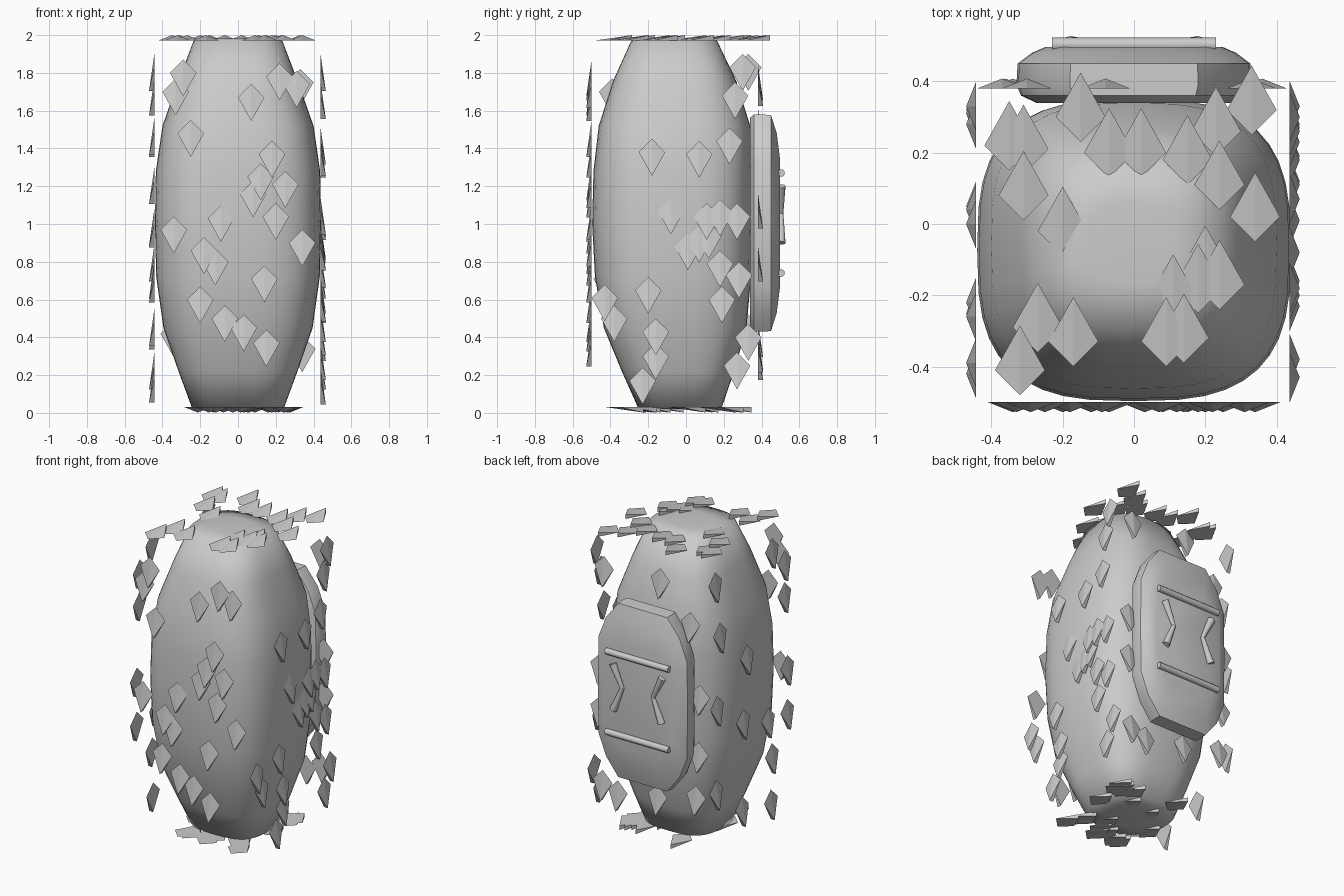
import bpy, bmesh, math, random
from mathutils import Vector, Matrix

if "Cube" in bpy.data.objects:
    bpy.data.objects.remove(bpy.data.objects["Cube"])

random.seed(4)


def finish(name, bm, smooth=None):
    bmesh.ops.recalc_face_normals(bm, faces=bm.faces)
    me = bpy.data.meshes.new(name)
    bm.to_mesh(me)
    bm.free()
    ob = bpy.data.objects.new(name, me)
    bpy.context.collection.objects.link(ob)
    if smooth:
        bpy.ops.object.select_all(action='DESELECT')
        ob.select_set(True)
        bpy.context.view_layer.objects.active = ob
        bpy.ops.object.shade_smooth_by_angle(angle=math.radians(smooth))
    return ob


def loft(name, rings, smooth):
    bm = bmesh.new()
    loops = [[bm.verts.new(p) for p in r] for r in rings]
    for a, b in zip(loops, loops[1:]):
        for i in range(len(a)):
            j = (i + 1) % len(a)
            bm.faces.new((a[i], a[j], b[j], b[i]))
    bm.faces.new(loops[0])
    bm.faces.new(loops[-1])
    return finish(name, bm, smooth)


def spow(v, e):
    return math.copysign(abs(v) ** e, v)


# barrel body: z, half width, front y, back y
profile = [(.02, .12, -.15, .08), (.03, .245, -.255, .19), (.22, .315, -.34, .255),
           (.45, .395, -.435, .32), (.72, .433, -.482, .345), (1.0, .44, -.497, .35),
           (1.28, .435, -.49, .35), (1.52, .40, -.462, .34), (1.76, .315, -.385, .265),
           (1.97, .235, -.29, .165), (1.983, .12, -.17, .06)]
rings = []
for z, w, f, b in profile:
    cy, hy = (f + b) / 2, (b - f) / 2
    rings.append([(w * spow(math.cos(t), .68), cy + hy * spow(math.sin(t), .68), z)
                  for t in [2 * math.pi * i / 40 for i in range(40)]])
loft("body", rings, 75)

# back panel: elongated octagon with a tapered outer face
octagon = [(.18, .575), (.27, .46), (.325, .32), (.33, 0), (.325, -.32), (.27, -.46), (.18, -.575)]
octagon += [(-x, z) for x, z in reversed(octagon)]
sections = [(.34, .83, .97), (.36, .96, 1), (.39, 1, 1), (.45, .99, .995), (.48, .87, .83), (.497, .75, .6)]
loft("back_panel", [[(x * sx, y, 1.005 + z * sz) for x, z in octagon] for y, sx, sz in sections], 40)


# raised trim on the panel
def rod(name, p, q, r1, r2, sides=12):
    p, q = Vector(p), Vector(q)
    bm = bmesh.new()
    rot = (q - p).to_track_quat('Z', 'Y').to_matrix().to_4x4()
    bmesh.ops.create_cone(bm, cap_ends=True, segments=sides, radius1=r1, radius2=r2,
                          depth=(q - p).length,
                          matrix=Matrix.Translation((p + q) / 2) @ rot)
    finish(name, bm, 40)


for z, n in ((1.27, "upper"), (.74, "lower")):
    rod(n + "_bar", (-.23, .503, z), (.23, .503, z), .02, .02)
for s, n in ((1, "left"), (-1, "right")):
    rod(n + "_chevron_top", (s * .18, .503, 1.2), (s * .11, .503, 1.05), .024, .012)
    rod(n + "_chevron_bottom", (s * .11, .503, 1.06), (s * .175, .503, .90), .012, .024)


# kite-shaped scales: flat base, long tip lifted off the base
def scales(name, points, to_world, tip, normal):
    tip, normal = Vector(tip), Vector(normal)
    side = tip.cross(normal)
    bm = bmesh.new()
    for u, v in points:
        c = Vector(to_world(u, v))
        head, end = c - tip * .07, c + tip * .125
        h, l, r, e, up = [bm.verts.new(p) for p in
                          (head, c - side * .07, c + side * .07, end, end + normal * .028)]
        for f in ((h, l, up), (h, up, r), (l, e, up), (r, up, e), (h, r, e, l)):
            bm.faces.new(f)
    finish(name, bm)


front = [(-.29, 1.8), (-.33, 1.7), (-.25, 1.48), (.07, 1.67), (.22, 1.78), (.31, 1.74), (.18, 1.37),
         (.12, 1.25), (.25, 1.21), (.08, 1.16), (.2, 1.04), (-.09, 1.03), (-.34, .97), (-.18, .86),
         (-.12, .8), (.34, .9), (.14, .71), (-.2, .6), (-.07, .5), (.03, .45), (.15, .37)]
right = [(.3, 1.83), (.26, 1.68), (.23, 1.44), (.07, 1.37), (-.18, 1.38), (-.08, 1.07), (.11, 1.04),
         (.18, 1.06), (.27, 1.04), (.12, .94), (.07, .92), (.01, .88), (.18, .79), (.28, .73),
         (-.2, .65), (-.43, .61), (-.38, .5), (.19, .6), (-.16, .43), (-.16, .3), (-.23, .17),
         (.27, .25), (.33, .4)]
left = [(.33, 1.83), (-.26, 1.83), (-.39, 1.7), (-.39, 1.49), (.28, 1.48), (0, 1.23), (-.42, 1.0),
        (.31, 1.01), (.04, .82), (-.22, .73), (-.42, .71), (-.26, .48), (.32, .46), (.05, .25),
        (-.25, .18)]
back = [(-.08, 1.78), (.33, 1.75), (-.37, 1.09), (-.36, .71), (-.34, .42), (-.06, .35), (.34, .34),
        (.23, .3), (.36, 1.1), (.36, .82), (-.3, 1.55)]
top = [(-.15, .3), (-.31, .21), (-.35, .22), (-.31, .08), (-.2, -.02), (-.07, .2), (.02, .2),
       (.15, .18), (.23, .26), (.24, .11), (.34, .02), (.2, -.13), (.18, -.18), (.24, -.17),
       (.11, -.21), (-.27, -.29), (-.17, -.33), (-.32, -.41), (.09, -.33), (.14, -.32), (.33, .32)]
bottom = [(random.uniform(-.25, .31), random.uniform(-.41, .27)) for _ in range(20)]

scales("front_scales", front, lambda x, z: (x, -.50, z), (0, 0, -1), (0, -1, 0))
scales("back_scales", back, lambda x, z: (x, .38, z), (0, 0, -1), (0, 1, 0))
scales("right_scales", right, lambda y, z: (.437, y, z), (0, 0, -1), (1, 0, 0))
scales("left_scales", left, lambda y, z: (-.443, y, z), (0, 0, -1), (-1, 0, 0))
scales("top_scales", top, lambda x, y: (x, y, 1.972), (0, 1, 0), (0, 0, 1))
scales("bottom_scales", bottom, lambda x, y: (x, y, .03), (0, 1, 0), (0, 0, -1))
